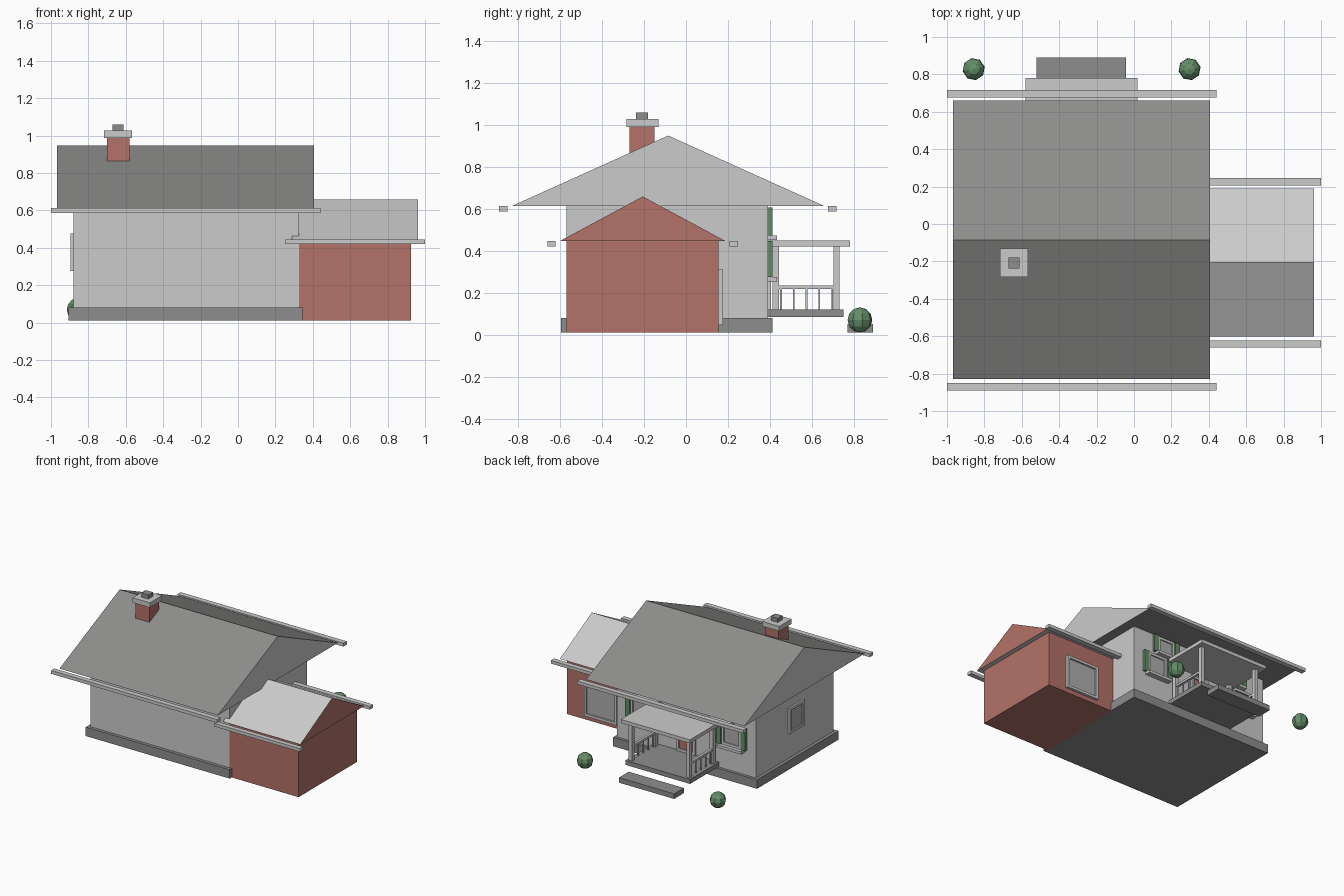
import bpy, bmesh
from mathutils import Matrix, Vector

cube = bpy.data.objects.get("Cube")
if cube:
    bpy.data.objects.remove(cube, do_unlink=True)


def material(name, rgb):
    m = bpy.data.materials.new(name)
    m.use_nodes = True
    m.diffuse_color = (*rgb, 1)
    m.node_tree.nodes["Principled BSDF"].inputs["Base Color"].default_value = (*rgb, 1)
    return m


WALL = material("pale_grey", (0.6, 0.6, 0.6))
ROOF = material("roof_grey", (0.27, 0.27, 0.265))
STONE = material("foundation_grey", (0.27, 0.27, 0.27))
BRICK = material("brick_red", (0.45, 0.17, 0.14))
GREEN = material("leaf_green", (0.13, 0.27, 0.14))
GLASS = material("pane_grey", (0.42, 0.42, 0.43))


def finish(name, bm, *mats):
    bmesh.ops.recalc_face_normals(bm, faces=bm.faces)
    mesh = bpy.data.meshes.new(name)
    bm.to_mesh(mesh)
    bm.free()
    for m in mats:
        mesh.materials.append(m)
    ob = bpy.data.objects.new(name, mesh)
    bpy.context.collection.objects.link(ob)
    return ob


def box(name, mat, x, y, z):
    """Box spanning the given (low, high) ranges."""
    bm = bmesh.new()
    size = Vector((x[1] - x[0], y[1] - y[0], z[1] - z[0]))
    mid = Vector((x[0] + x[1], y[0] + y[1], z[0] + z[1])) / 2
    bmesh.ops.create_cube(bm, size=1, matrix=Matrix.Translation(mid) @ Matrix.Diagonal((*size, 1)))
    return finish(name, bm, mat)


def gable_roof(name, x, y, z, slope_mat, end_mat):
    """Triangular prism along x, with the ends in their own colour."""
    bm = bmesh.new()
    section = [(y[0], z[0]), (y[1], z[0]), (sum(y) / 2, z[1])]
    end = bm.faces.new([bm.verts.new((x[0], v, w)) for v, w in section])
    ext = bmesh.ops.extrude_face_region(bm, geom=[end], use_keep_orig=True)
    moved = [g for g in ext["geom"] if isinstance(g, bmesh.types.BMVert)]
    bmesh.ops.translate(bm, verts=moved, vec=(x[1] - x[0], 0, 0))
    bm.normal_update()
    for f in bm.faces:
        f.material_index = int(abs(f.normal.x) > 0.9)
    return finish(name, bm, slope_mat, end_mat)


def wall_box(name, mat, wall, u, v, out):
    """Box on a wall: u along it, v up, out = how far it stands proud."""
    axis, at = wall
    d = sorted((at, at + out))
    if axis == "y":
        return box(name, mat, u, d, v)
    return box(name, mat, d, u, v)


def framed_panel(name, wall, u, v, panel, b=0.02, out=0.015):
    sign = 1 if wall[0] == "y" else -1
    for part, uu, vv in (
        ("left", (u[1] - b, u[1]), v),
        ("right", (u[0], u[0] + b), v),
        ("top", (u[0] + b, u[1] - b), (v[1] - b, v[1])),
        ("bottom", (u[0] + b, u[1] - b), (v[0], v[0] + b)),
    ):
        wall_box(f"{name}_frame_{part}", WALL, wall, uu, vv, sign * out)
    wall_box(f"{name}_panel", panel, wall, (u[0] + b, u[1] - b), (v[0] + b, v[1] - b), sign * 0.006)


BACK = ("y", 0.39)
LEFT_END = ("x", -0.88)
GARAGE_BACK = ("y", 0.155)

# House body and roof
box("foundation", STONE, (-0.905, 0.345), (-0.595, 0.412), (0.01, 0.08))
box("house_walls", WALL, (-0.88, 0.325), (-0.57, 0.39), (0.08, 0.612))
gable_roof("main_roof", (-0.968, 0.405), (-0.83, 0.66), (0.612, 0.948), ROOF, WALL)
for side, y in (("front", (-0.89, -0.85)), ("back", (0.677, 0.717))):
    box(f"main_gutter_{side}", WALL, (-1, 0.442), y, (0.586, 0.612))

# Garage
box("garage_walls", BRICK, (0.325, 0.925), (-0.57, 0.155), (0.01, 0.445))
gable_roof("garage_roof", (0.29, 0.962), (-0.602, 0.19), (0.445, 0.658), WALL, BRICK)
for side, y in (("front", (-0.66, -0.622)), ("back", (0.207, 0.247))):
    box(f"garage_gutter_{side}", WALL, (0.255, 1), y, (0.42, 0.445))
framed_panel("garage_door", GARAGE_BACK, (0.48, 0.765), (0.045, 0.31), GLASS, out=0.02)

# Chimney
box("chimney_stack", BRICK, (-0.7, -0.58), (-0.27, -0.15), (0.8, 0.988))
box("chimney_cap", WALL, (-0.717, -0.567), (-0.283, -0.132), (0.988, 1.026))
box("chimney_pot", STONE, (-0.67, -0.612), (-0.238, -0.18), (1.026, 1.058))

# Windows with sills and shutters, mirrored about the porch centre
PORCH_X = -0.28


def shuttered_window(name, cx, half, z):
    framed_panel(name, BACK, (cx - half, cx + half), z, GLASS)
    wall_box(f"{name}_sill", WALL, BACK, (cx - half - 0.02, cx + half + 0.02), (z[0] - 0.022, z[0]), 0.043)
    for side, s in (("left", 1), ("right", -1)):
        mid = cx + s * (half + 0.022)
        wall_box(f"{name}_shutter_{side}", GREEN, BACK, (mid - 0.02, mid + 0.02), z, 0.022)


for side, s in (("left", 1), ("right", -1)):
    shuttered_window(f"lower_window_{side}", PORCH_X + s * 0.395, 0.085, (0.275, 0.445))
    shuttered_window(f"upper_window_{side}", PORCH_X + s * 0.315, 0.075, (0.472, 0.605))
framed_panel("end_window", LEFT_END, (-0.195, -0.01), (0.275, 0.475), GLASS)

# Front door under the porch
framed_panel("house_door", BACK, (PORCH_X - 0.08, PORCH_X + 0.08), (0.12, 0.4), BRICK)

# Porch
box("porch_floor", STONE, (-0.56, 0.0), (0.39, 0.75), (0.085, 0.12))
box("porch_step", STONE, (-0.52, -0.042), (0.77, 0.89), (0.01, 0.05))
box("porch_roof", WALL, (-0.58, 0.02), (0.39, 0.78), (0.42, 0.448))
for side, s in (("left", 1), ("right", -1)):
    x = PORCH_X + s * 0.25
    for place, y in (("inner", 0.427), ("outer", 0.717)):
        box(f"porch_post_{side}_{place}", WALL, (x - 0.015, x + 0.015), (y - 0.015, y + 0.015), (0.12, 0.42))
    box(f"porch_rail_{side}", WALL, (x - 0.01, x + 0.01), (0.427, 0.717), (0.217, 0.234))
    for i in range(5):
        y = 0.452 + i * 0.061
        box(f"baluster_{side}_{i + 1}", WALL, (x - 0.004, x + 0.004), (y - 0.004, y + 0.004), (0.12, 0.22))

# Round shrubs
for side, x in (("left", 0.297), ("right", -0.857)):
    bm = bmesh.new()
    bmesh.ops.create_uvsphere(bm, u_segments=8, v_segments=6, radius=0.06,
                              matrix=Matrix.Translation((x, 0.828, 0.07)) @ Matrix.Rotation(0.2, 4, "Z"))
    finish(f"shrub_{side}", bm, GREEN)
